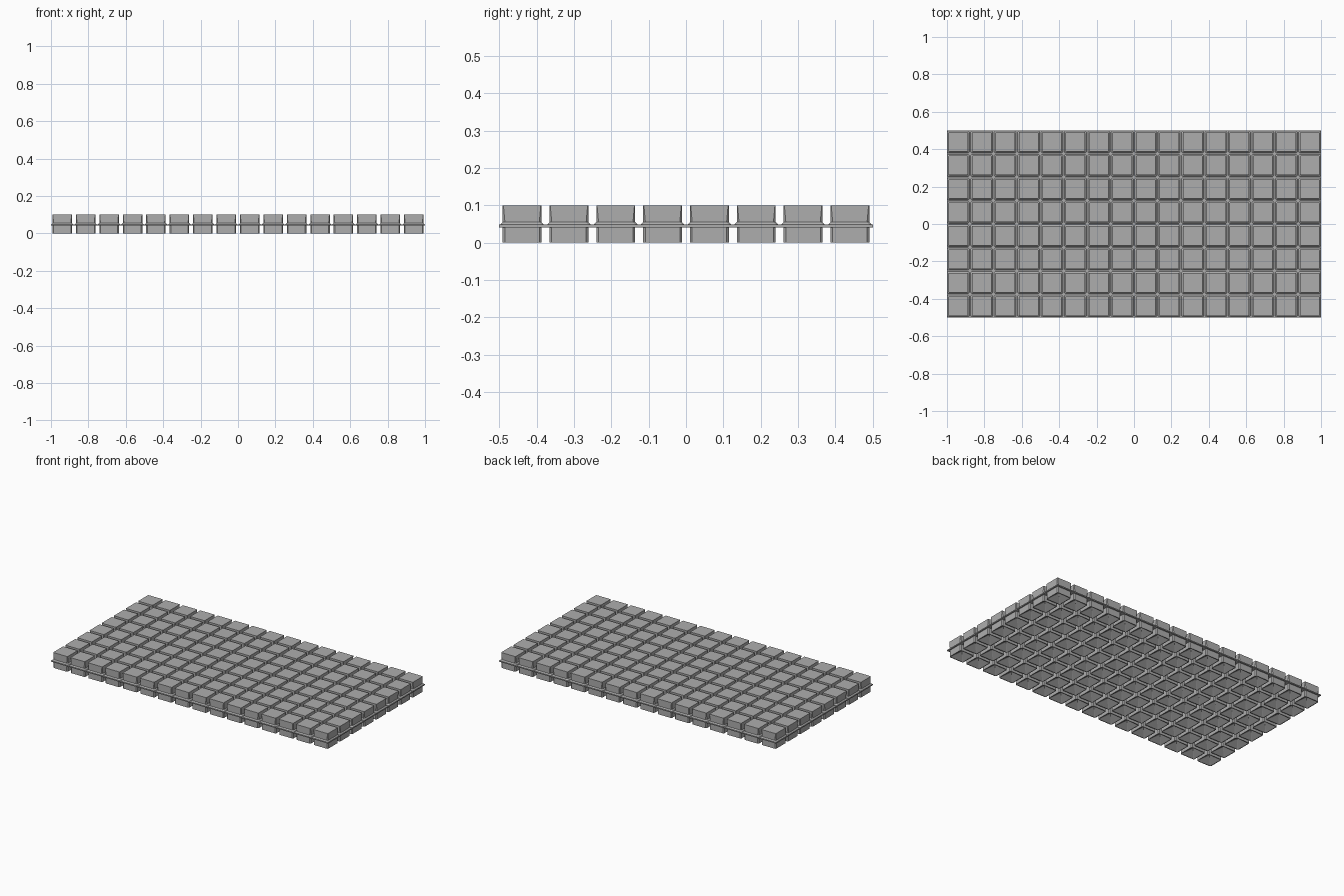
import bpy
import bmesh
from mathutils import Matrix, Vector

cube = bpy.data.objects.get("Cube")
if cube:
    bpy.data.objects.remove(cube, do_unlink=True)

COLS, ROWS = 16, 8
PITCH = 0.1253
HALF = 0.052
CHAMFER = 0.006
PLATE_LOW, PLATE_HIGH, TOP = 0.041, 0.048, 0.1

grey = bpy.data.materials.new("stone grey")
grey.use_nodes = True
grey.diffuse_color = (0.42, 0.42, 0.42, 1)
grey.node_tree.nodes["Principled BSDF"].inputs["Base Color"].default_value = grey.diffuse_color


def finish(bm, name):
    bmesh.ops.recalc_face_normals(bm, faces=bm.faces)
    mesh = bpy.data.meshes.new(name)
    bm.to_mesh(mesh)
    bm.free()
    mesh.materials.append(grey)
    obj = bpy.data.objects.new(name, mesh)
    bpy.context.collection.objects.link(obj)
    return obj


def ring(bm, x, y, z, half, cut):
    """Square ring of vertices with chamfered corners."""
    inner = half - cut
    points = []
    for sx, sy in ((1, 1), (-1, 1), (-1, -1), (1, -1)):
        pair = [(sx * half, sy * inner), (sx * inner, sy * half)]
        points += pair if sx == sy else pair[::-1]
    return [bm.verts.new((x + px, y + py, z)) for px, py in points]


def bridge(bm, lower, upper):
    for i in range(len(lower)):
        j = (i + 1) % len(lower)
        bm.faces.new((lower[i], lower[j], upper[j], upper[i]))


def centres():
    for i in range(COLS):
        for j in range(ROWS):
            yield (i - (COLS - 1) / 2) * PITCH, (j - (ROWS - 1) / 2) * PITCH


# Thin backing sheet
bm = bmesh.new()
size = Matrix.Diagonal((2, 1, PLATE_HIGH - PLATE_LOW, 1))
middle = Matrix.Translation((0, 0, (PLATE_LOW + PLATE_HIGH) / 2))
bmesh.ops.create_cube(bm, size=1, matrix=middle @ size)
finish(bm, "backing_sheet")

# Upper blocks with a small flare where they meet the sheet
bm = bmesh.new()
for x, y in centres():
    rings = [ring(bm, x, y, PLATE_HIGH, HALF + 0.007, CHAMFER),
             ring(bm, x, y, PLATE_HIGH + 0.007, HALF, CHAMFER),
             ring(bm, x, y, TOP, HALF, CHAMFER / 3)]
    for lower, upper in zip(rings, rings[1:]):
        bridge(bm, lower, upper)
    bm.faces.new(rings[-1])
finish(bm, "upper_blocks")

# Lower blocks, each hollowed by a shallow pyramid
bm = bmesh.new()
for x, y in centres():
    root = ring(bm, x, y, PLATE_LOW, HALF, CHAMFER)
    rim = ring(bm, x, y, 0, HALF, CHAMFER)
    lip = ring(bm, x, y, 0, HALF - 0.004, CHAMFER)
    bridge(bm, rim, root)
    bridge(bm, lip, rim)
    apex = bm.verts.new(Vector((x, y, 0.036)))
    for i in range(len(lip)):
        bm.faces.new((lip[i], lip[(i + 1) % len(lip)], apex))
finish(bm, "lower_blocks")
